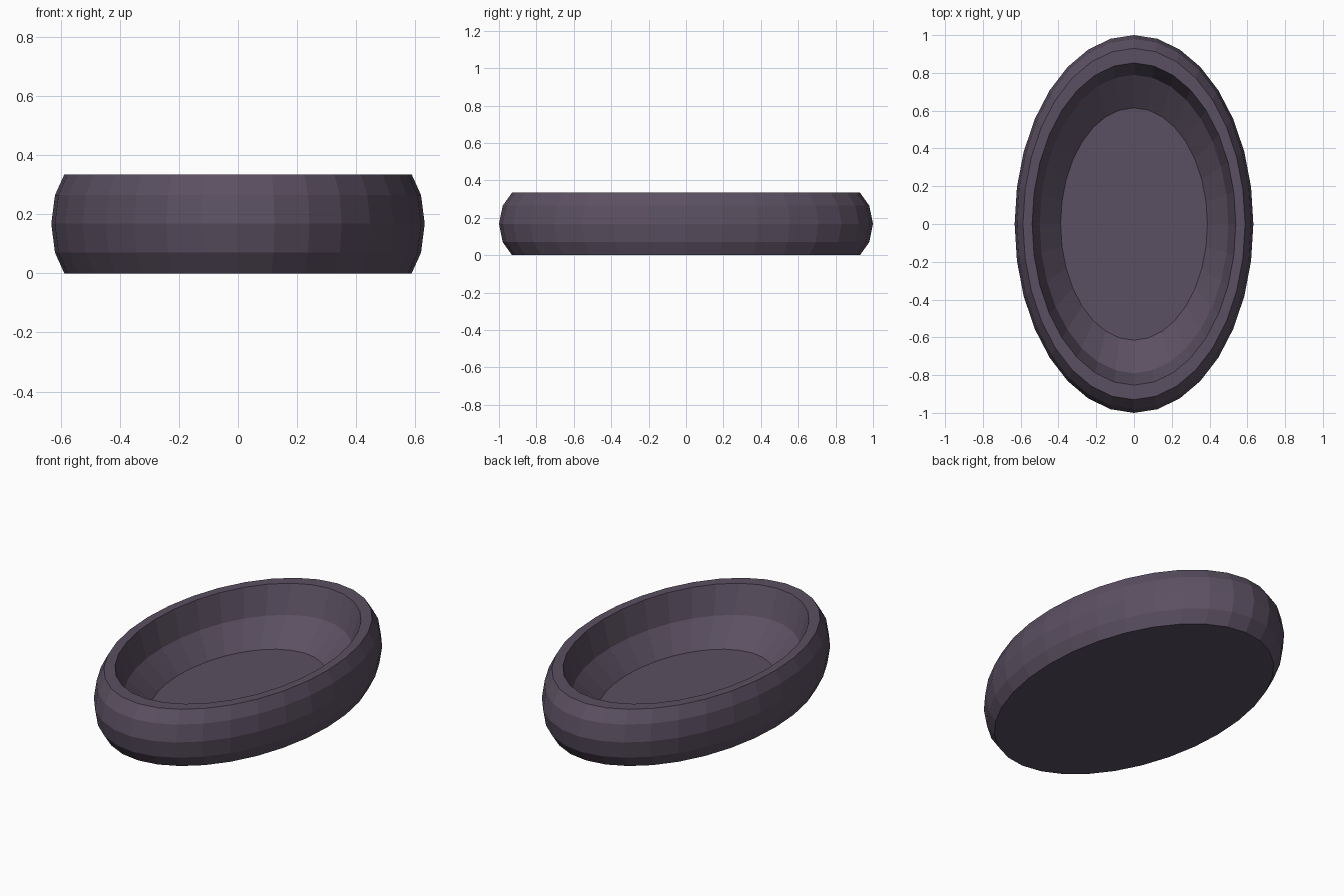
import bpy, bmesh, math

if "Cube" in bpy.data.objects:
    bpy.data.objects.remove(bpy.data.objects["Cube"])

SIDES = 32
RATIO = 0.632  # width of the oval relative to its length

# Cross-section (half length, height): underside, bulging wall, rim, basin
PROFILE = [(0.93, 0.0), (0.98, 0.07), (1.0, 0.168), (0.98, 0.265), (0.93, 0.335),
           (0.853, 0.335), (0.79, 0.175), (0.615, 0.045)]

mat = bpy.data.materials.new("dusky purple")
mat.diffuse_color = (0.105, 0.080, 0.122, 1)
mat.use_nodes = True
mat.node_tree.nodes["Principled BSDF"].inputs["Base Color"].default_value = mat.diffuse_color

# Oval dish lofted from the cross-section
bm = bmesh.new()
rings = []
for r, z in PROFILE:
    angles = [2 * math.pi * i / SIDES for i in range(SIDES)]
    rings.append([bm.verts.new((RATIO * r * math.cos(a), r * math.sin(a), z)) for a in angles])
for low, high in zip(rings, rings[1:]):
    for i in range(SIDES):
        j = (i + 1) % SIDES
        bm.faces.new((low[i], low[j], high[j], high[i]))

# Underside and basin floor
bm.faces.new(rings[0][::-1])
bm.faces.new(rings[-1])
bmesh.ops.recalc_face_normals(bm, faces=bm.faces)

mesh = bpy.data.meshes.new("oval_dish")
bm.to_mesh(mesh)
bm.free()
mesh.materials.append(mat)
dish = bpy.data.objects.new("oval_dish", mesh)
bpy.context.collection.objects.link(dish)
